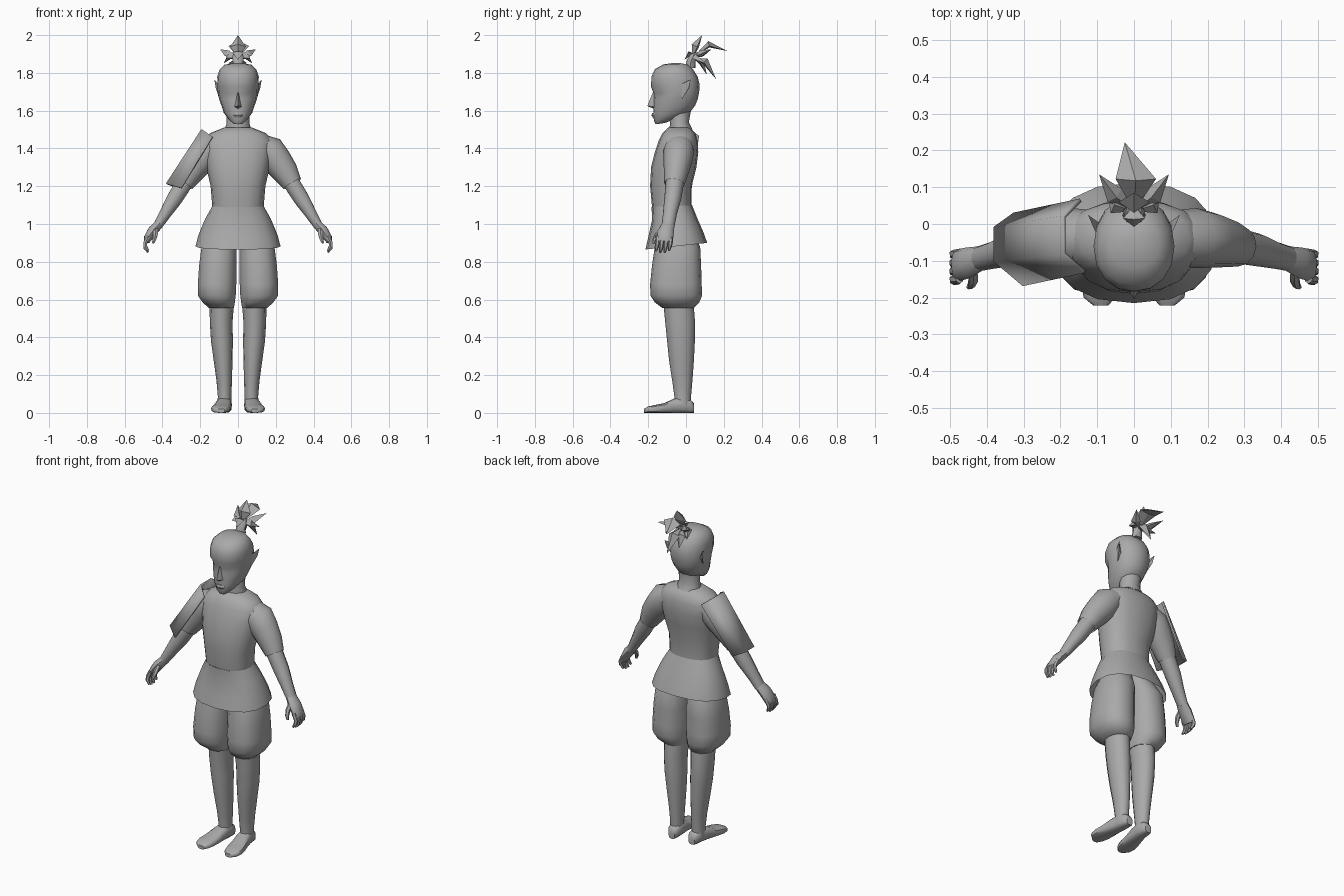
import bpy, bmesh, math
from mathutils import Vector as V

grey = bpy.data.materials.new("plain grey")
grey.diffuse_color = (0.4, 0.4, 0.4, 1)


def finish(name, bm, angle=45):
    bmesh.ops.recalc_face_normals(bm, faces=bm.faces)
    me = bpy.data.meshes.new(name)
    bm.to_mesh(me)
    bm.free()
    me.materials.append(grey)
    ob = bpy.data.objects.new(name, me)
    bpy.context.collection.objects.link(ob)
    bpy.ops.object.select_all(action='DESELECT')
    ob.select_set(True)
    bpy.context.view_layer.objects.active = ob
    if angle:
        bpy.ops.object.shade_smooth_by_angle(angle=math.radians(angle))
    return ob


def loft(name, rings, n=14, caps=(True, True), power=1.0, angle=45, edit=None):
    """Skin a list of (centre, u, v) elliptical rings."""
    bm = bmesh.new()
    soft = lambda t: math.copysign(abs(t) ** power, t)
    loops = []
    for c, u, v in rings:
        loop = []
        for i in range(n):
            a = 2 * math.pi * i / n
            loop.append(bm.verts.new(c + u * soft(math.sin(a)) - v * soft(math.cos(a))))
        loops.append(loop)
    for a, b in zip(loops, loops[1:]):
        for i in range(n):
            j = (i + 1) % n
            bm.faces.new((a[i], a[j], b[j], b[i]))
    if caps[0]:
        bm.faces.new(loops[0])
    if caps[1]:
        bm.faces.new(loops[-1])
    if edit:
        edit(loops)
    return finish(name, bm, angle)


def level(x, rx, yf, zf, yb, zb):
    """Ring given by its half width and its front and back points."""
    f, b = V((x, yf, zf)), V((x, yb, zb))
    return (f + b) / 2, V((rx, 0, 0)), (b - f) / 2


def limb(s, pts):
    """Rings square to a path; each point is x, y, z, side radius, depth radius."""
    out = []
    for i, p in enumerate(pts):
        a, b = pts[max(i - 1, 0)], pts[min(i + 1, len(pts) - 1)]
        d = (V(b[:3]) - V(a[:3])).normalized()
        u = V((0, 1, 0)).cross(d).normalized()
        v = d.cross(u)
        flip = lambda w: V((s * w.x, w.y, w.z))
        out.append((flip(V(p[:3])), flip(u * p[3]), flip(v * p[4])))
    return out


# Shirt and flared skirt
loft("shirt", [level(0, rx, yf, z, yb, z) for z, rx, yf, yb in (
    (1.09, .136, -.18, .03), (1.2, .145, -.19, .03), (1.3, .168, -.185, .055),
    (1.38, .18, -.165, .065), (1.44, .185, -.145, .062), (1.48, .15, -.125, .05),
    (1.51, .075, -.095, .02))], 16, (False, True), .85)
loft("shirt_skirt", [level(0, .136, -.182, 1.09, .032, 1.1),
                     level(0, .175, -.18, 1.02, .06, 1.03),
                     level(0, .21, -.2, .93, .095, .95),
                     level(0, .225, -.215, .865, .112, .9)], 16, (False, False), .85)

# Neck
loft("neck", [level(0, .075, -.09, 1.47, .035, 1.5), level(0, .06, -.085, 1.53, .015, 1.54),
              level(0, .06, -.09, 1.6, .03, 1.62)], 12)


# Head, with the eye sockets pressed in
def sockets(loops):
    for k, amount in ((4, .008), (5, .014)):
        for i in (2, -2):
            loops[k][i].co.y += amount


loft("head", [level(0, .025, -.16, 1.528, -.11, 1.535), level(0, .048, -.17, 1.545, -.05, 1.56),
              level(0, .075, -.173, 1.585, .02, 1.59), level(0, .088, -.172, 1.625, .05, 1.63),
              level(0, .1, -.172, 1.66, .062, 1.66), level(0, .107, -.17, 1.69, .07, 1.7),
              level(0, .109, -.185, 1.725, .072, 1.74), level(0, .11, -.183, 1.78, .062, 1.78),
              level(0, .098, -.165, 1.82, .04, 1.815), level(0, .07, -.12, 1.845, .015, 1.842),
              level(0, .02, -.07, 1.852, -.03, 1.852)], 16, power=.92, edit=sockets)


def solid(name, pts, faces, angle=0):
    bm = bmesh.new()
    vs = [bm.verts.new(p) for p in pts]
    for f in faces:
        bm.faces.new([vs[i] for i in f])
    return finish(name, bm, angle)


solid("nose", [(0, -.172, 1.705), (.022, -.16, 1.62), (-.022, -.16, 1.62), (0, -.205, 1.625), (0, -.165, 1.607)],
      [(0, 1, 3), (0, 3, 2), (3, 1, 4), (3, 4, 2), (0, 2, 4, 1)])
loft("lips", [level(0, .028, -.178, 1.588, -.14, 1.588), level(0, .03, -.183, 1.576, -.14, 1.576),
              level(0, .022, -.176, 1.563, -.14, 1.563)], 8)

for s, side in ((1, "left"), (-1, "right")):
    # Pointed ear
    solid(side + "_ear", [(s * .095, -.045, 1.73), (s * .125, .025, 1.765), (s * .118, .015, 1.72),
                          (s * .1, -.02, 1.665), (s * .09, .0, 1.7)],
          [(0, 1, 2, 3), (0, 4, 1), (1, 4, 2), (2, 4, 3), (0, 3, 4)])

    # Arm
    loft(side + "_sleeve", limb(s, [(.1, -.035, 1.43, .055, .07), (.165, -.038, 1.385, .086, .082),
                                    (.205, -.043, 1.335, .08, .076), (.25, -.052, 1.275, .07, .066),
                                    (.287, -.062, 1.212, .053, .054)]), 12, (True, False))
    loft(side + "_forearm", limb(s, [(.24, -.05, 1.29, .05, .05), (.285, -.06, 1.215, .046, .048),
                                     (.335, -.07, 1.135, .044, .045), (.385, -.085, 1.055, .033, .037),
                                     (.425, -.095, .99, .025, .034)]), 10)
    loft(side + "_palm", limb(s, [(.418, -.094, 1.0, .025, .034), (.45, -.105, .965, .028, .042),
                                  (.477, -.112, .925, .023, .044), (.484, -.114, .905, .015, .04)]), 10)
    for i in range(4):
        y = -.08 - .023 * i
        drop = (.01, 0, 0, .008)[i]
        loft(f"{side}_finger_{i + 1}", limb(s, [(.474, y, .935, .012, .013), (.491, y - .002, .9, .012, .012),
                                                (.49, y - .006, .872 + drop, .011, .011),
                                                (.476, y - .01, .85 + drop, .006, .006)]), 6)
    loft(side + "_thumb", limb(s, [(.437, -.125, .975, .014, .014), (.437, -.152, .945, .014, .013),
                                   (.442, -.166, .92, .011, .011), (.45, -.172, .898, .006, .006)]), 6)

    # Baggy trouser leg, gathered under the knee
    loft(side + "_trouser", [level(s * x, rx, yf, z, yb, z) for z, x, rx, yf, yb in (
        (1.0, .07, .075, -.13, .01), (.88, .1, .095, -.165, .075), (.78, .107, .101, -.18, .08),
        (.68, .111, .104, -.19, .083), (.62, .112, .102, -.188, .085), (.585, .102, .087, -.165, .07),
        (.555, .088, .068, -.125, .04))], 14, power=.85)

    # Lower leg
    loft(side + "_shin", [level(s * x, rx, yf, z, yb, z) for z, x, rx, yf, yb in (
        (.58, .086, .065, -.12, .04), (.48, .089, .06, -.11, .048), (.38, .085, .058, -.1, .047),
        (.28, .079, .05, -.09, .042), (.17, .073, .041, -.073, .034), (.09, .071, .036, -.062, .027),
        (.04, .072, .036, -.06, .025))], 12)

    # Foot, toes turned out a little
    loft(side + "_foot", [(V((s * x, y, h / 2)), V((s * rx, 0, 0)), V((0, 0, h / 2)))
                          for y, x, rx, h in ((.042, .066, .02, .05), (.025, .067, .033, .07),
                                              (-.02, .07, .038, .085), (-.065, .076, .042, .075),
                                              (-.115, .085, .048, .052), (-.165, .092, .051, .042),
                                              (-.2, .094, .043, .034), (-.222, .09, .02, .022))], 12, power=.7)

# Curved shoulder guard over one arm
upper = [(-.135, -.13, 1.462), (-.19, -.08, 1.5), (-.19, .02, 1.5), (-.145, .065, 1.465)]
lower = [(-.3, -.165, 1.19), (-.378, -.1, 1.212), (-.378, -.01, 1.212), (-.325, .027, 1.19)]
guard = solid("shoulder_guard", upper + lower, [(i, i + 1, i + 5, i + 4) for i in range(3)], 60)
thick = guard.modifiers.new("thickness", 'SOLIDIFY')
thick.thickness = .01
thick.offset = 0

# Topknot: stalk, then folded leaf-shaped locks
loft("hair_tie", [level(0, .032, -.005, 1.825, .05, 1.825), level(0, .027, .0, 1.85, .05, 1.86),
                  level(0, .03, .008, 1.875, .06, 1.885), level(0, .022, .025, 1.9, .065, 1.91)], 8)


def lock(name, root, mid, tip, width, fold):
    root, mid, tip = V(root), V(mid), V(tip)
    d = (tip - root).normalized()
    side = d.cross(V((0, 0, 1)))
    side = (V((1, 0, 0)) if side.length < .6 or abs(d.x) < .3 else side.normalized()) * width
    up = side.cross(d).normalized() * fold
    solid(name, [root, mid + side - up, tip, mid - side - up, mid + up, mid - up * 1.6],
          [(0, 1, 4), (1, 2, 4), (2, 3, 4), (3, 0, 4), (1, 0, 5), (2, 1, 5), (3, 2, 5), (0, 3, 5)])


root = (0, .035, 1.88)
lock("hair_lock_top", root, (0, .045, 1.945), (0, .085, 2.0), .042, .016)
lock("hair_lock_back", root, (.005, .12, 1.955), (-.025, .222, 1.915), .055, .013)
lock("hair_lock_low", root, (.01, .105, 1.865), (.015, .16, 1.765), .035, .014)
lock("hair_lock_inner", root, (-.02, .085, 1.86), (-.03, .11, 1.79), .03, .012)
lock("hair_lock_front", (0, .05, 1.9), (0, .02, 1.9), (0, -.008, 1.87), .03, .01)
for s, side in ((1, "left"), (-1, "right")):
    lock(side + "_hair_lock", root, (s * .05, .075, 1.905), (s * .095, .135, 1.925), .026, .014)
    lock(side + "_hair_lock_low", root, (s * .05, .05, 1.89), (s * .075, .1, 1.85), .024, .012)
